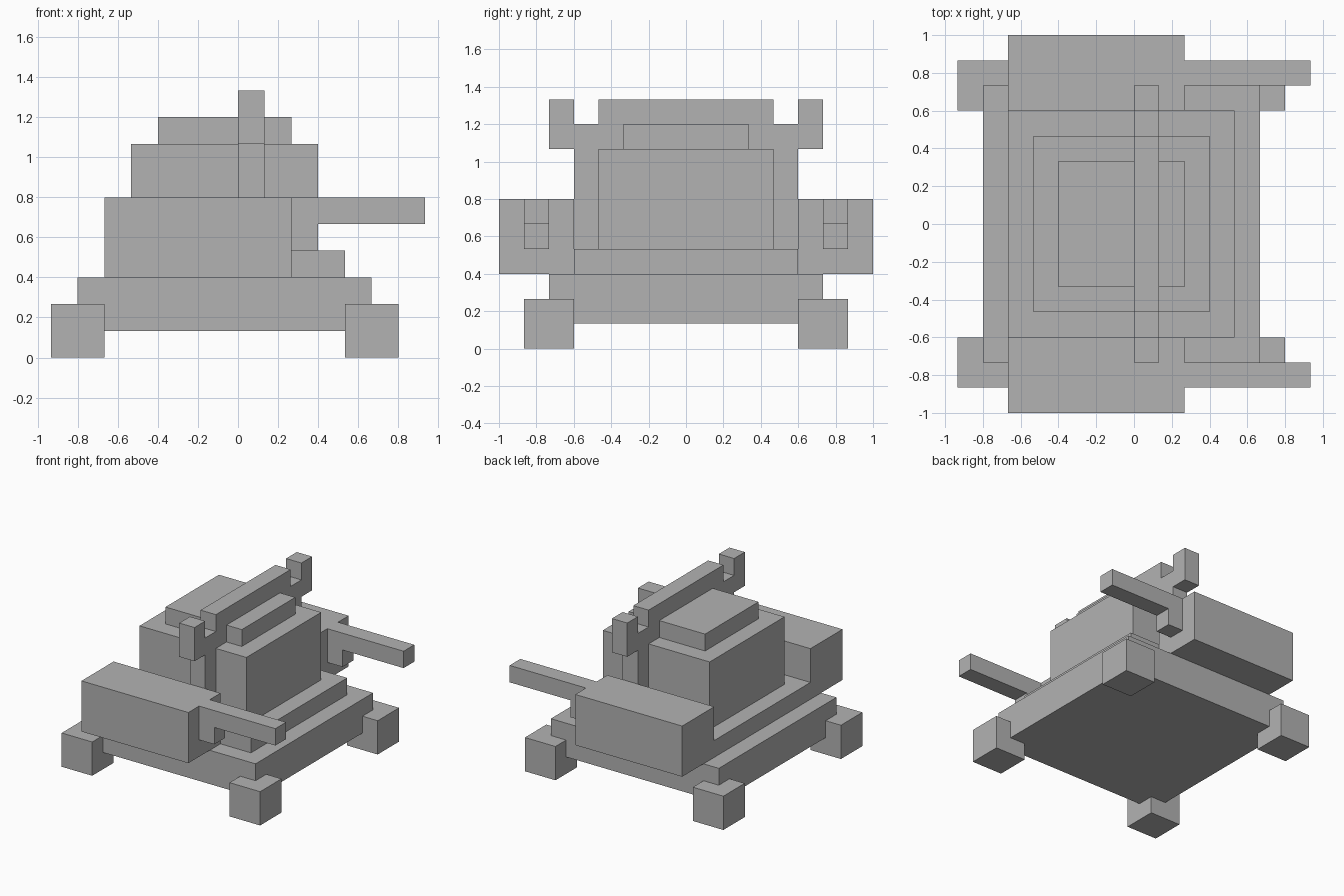
import bpy
import bmesh

U = 1 / 15  # block size shared by all parts

if "Cube" in bpy.data.objects:
    bpy.data.objects.remove(bpy.data.objects["Cube"], do_unlink=True)

grey = bpy.data.materials.new("plain_grey")
grey.use_nodes = True
colour = (0.45, 0.45, 0.45, 1)
grey.diffuse_color = colour
grey.node_tree.nodes["Principled BSDF"].inputs["Base Color"].default_value = colour


def prism(name, outline, start, offset):
    """Extrude a flat outline; both are given in block units."""
    bm = bmesh.new()
    face = bm.faces.new([bm.verts.new([(a + b) * U for a, b in zip(p, start)])
                         for p in outline])
    ext = bmesh.ops.extrude_face_region(bm, geom=[face])
    moved = [g for g in ext["geom"] if isinstance(g, bmesh.types.BMVert)]
    bmesh.ops.translate(bm, verts=moved, vec=[c * U for c in offset])
    bmesh.ops.recalc_face_normals(bm, faces=bm.faces)
    mesh = bpy.data.meshes.new(name)
    bm.to_mesh(mesh)
    bm.free()
    mesh.materials.append(grey)
    obj = bpy.data.objects.new(name, mesh)
    bpy.context.collection.objects.link(obj)
    return obj


def box(name, x, y, z):
    outline = [(x[0], y[0], 0), (x[1], y[0], 0), (x[1], y[1], 0), (x[0], y[1], 0)]
    return prism(name, outline, (0, 0, z[0]), (0, 0, z[1] - z[0]))


# Stacked hull and cabin
box("base_hull", (-12, 10), (-11, 11), (2, 6))
box("deck", (-10, 8), (-9, 9), (6, 8))
box("cabin", (-8, 6), (-7, 7), (8, 16))
box("roof_block", (-6, 4), (-5, 5), (16, 18))

# Arch over the cabin with raised end blocks
half = [(7, 8), (9, 8), (9, 16), (11, 16), (11, 20), (9, 20), (9, 18), (7, 18), (7, 20)]
profile = half + [(-y, z) for y, z in reversed(half)]
prism("roof_arch", [(0, y, z) for y, z in profile], (0, 0, 0), (2, 0, 0))

# Feet, side pods and bent arms on both sides
arm = [(4, 8), (6, 8), (6, 10), (14, 10), (14, 12), (4, 12)]
for side, s in (("front", -1), ("back", 1)):
    y_foot = sorted((9 * s, 13 * s))
    box(side + "_right_foot", (-14, -10), y_foot, (0, 4))
    box(side + "_left_foot", (8, 12), y_foot, (0, 4))
    box(side + "_pod", (-10, 4), sorted((9 * s, 15 * s)), (6, 12))
    prism(side + "_arm", [(x, 0, z) for x, z in arm], (0, 11 * s, 0), (0, 2 * s, 0))
